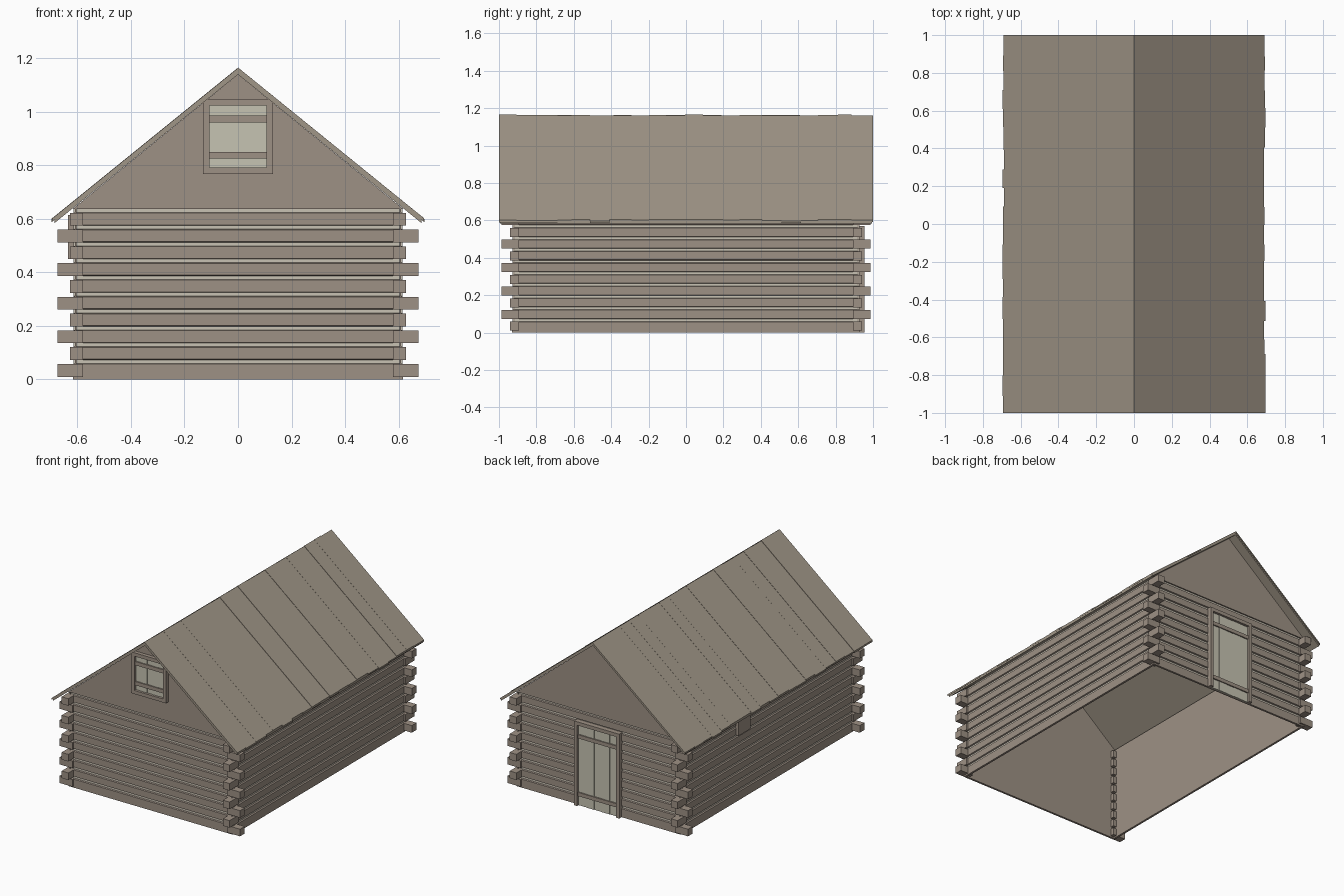
import bpy
import bmesh
import random

random.seed(4)
cube = bpy.data.objects.get("Cube")
if cube:
    bpy.data.objects.remove(cube)


def material(name, rgb):
    linear = [((c / 255 + 0.055) / 1.055) ** 2.4 for c in rgb]
    m = bpy.data.materials.new(name)
    m.use_nodes = True
    m.diffuse_color = (*linear, 1)
    m.node_tree.nodes["Principled BSDF"].inputs["Base Color"].default_value = (*linear, 1)
    return m


LOG = material("log brown", (158, 145, 133))
CHINK = material("pale chinking", (201, 194, 179))
ROOF = material("roof board brown", (160, 150, 135))
BOARD = material("pale shutter board", (198, 195, 178))


def prism(bm, points, a, b, axis):
    """Extrude a closed outline of (across, z) points from a to b along x or y."""
    def place(t):
        return [bm.verts.new((t, p, z) if axis == "x" else (p, t, z)) for p, z in points]
    first, last = place(a), place(b)
    bm.faces.new(first)
    bm.faces.new(last[::-1])
    n = len(points)
    return [bm.faces.new((first[i], first[(i + 1) % n], last[(i + 1) % n], last[i]))
            for i in range(n)]


def box(bm, x, y, z):
    prism(bm, [(y[0], z[0]), (y[1], z[0]), (y[1], z[1]), (y[0], z[1])], x[0], x[1], "x")


def finish(name, bm, *mats):
    bmesh.ops.recalc_face_normals(bm, faces=bm.faces[:])
    mesh = bpy.data.meshes.new(name)
    bm.to_mesh(mesh)
    bm.free()
    for m in mats:
        mesh.materials.append(m)
    obj = bpy.data.objects.new(name, mesh)
    bpy.context.collection.objects.link(obj)


ROWS, PITCH = 10, 0.0627
WALL_X, WALL_Y, TOP = 0.617, 0.93, 0.637
RIDGE, SLOPE = 1.163, 0.81
RECESS, INNER = 0.009, 0.014


# Log walls with recessed chinking between rows
def log_wall(name, face, half, axis, sign):
    outline = [(face, 0)]
    for k in range(ROWS):
        low = 0.06 + k * PITCH
        outline += [(face, low - 0.003), (face - RECESS, low),
                    (face - RECESS, low + 0.013), (face, low + 0.016)]
    outline[-1] = (face - INNER, TOP)
    outline.append((face - INNER, 0))
    bm = bmesh.new()
    sides = prism(bm, [(sign * d, z) for d, z in outline], -half, half, axis)
    for i, f in enumerate(sides):
        if i % 4 == 2 and i < 4 * ROWS:
            f.material_index = 1
    finish(name, bm, LOG, CHINK)


for sign, end, side in ((-1, "front", "right"), (1, "back", "left")):
    log_wall(end + "_wall", WALL_Y, WALL_X - 0.002, "x", sign)
    log_wall(side + "_wall", WALL_X, WALL_Y - 0.002, "y", sign)

# Interlocking log ends at the four corners
for sx, side in ((-1, "right"), (1, "left")):
    for sy, end in ((-1, "front"), (1, "back")):
        bm = bmesh.new()
        for k in range(ROWS):
            out_x, out_y = (0.675, 0.942) if k % 2 == 0 else (0.628, 0.987)
            z = 0.01 + k * PITCH
            box(bm, (sx * 0.578, sx * out_x), (sy * 0.892, sy * out_y), (z, z + 0.048))
        finish(f"{end}_{side}_log_ends", bm, LOG)

# Gables
for sy, end in ((-1, "front"), (1, "back")):
    bm = bmesh.new()
    prism(bm, [(-WALL_X, TOP), (WALL_X, TOP), (0, RIDGE - 0.024)],
          sy * (WALL_Y - INNER), sy * WALL_Y, "y")
    finish(end + "_gable", bm, LOG)


# Roof: a thin deck under uneven boards on each slope
def roof_strip(bm, sx, y0, y1, top, thick, reach):
    drop = SLOPE * reach
    prism(bm, [(0, top), (sx * reach, top - drop),
               (sx * reach, top - drop - thick), (0, top - thick)], y0, y1, "y")


for sx, side in ((-1, "right"), (1, "left")):
    bm = bmesh.new()
    roof_strip(bm, sx, -0.995, 0.995, RIDGE - 0.011, 0.013, 0.686)
    finish(side + "_roof_deck", bm, ROOF)
    bm = bmesh.new()
    cuts = [-1 + 0.1 * i + random.uniform(-0.015, 0.015) for i in range(21)]
    cuts[0], cuts[-1] = -1, 1
    for y0, y1 in zip(cuts, cuts[1:]):
        lift = random.uniform(-0.003, 0.002)
        roof_strip(bm, sx, y0, y1, RIDGE + lift, 0.012 + lift,
                   random.uniform(0.688, 0.697))
    finish(side + "_roof_boards", bm, ROOF)


# Boarded openings: frame, vertical boards and two cross bars
def opening(name, sy, half, z0, z1, rim, sill, bars):
    def depth(a, b):
        return sy * (WALL_Y + a), sy * (WALL_Y + b)
    inner = half - rim
    low = z0 + rim if sill else z0
    bm = bmesh.new()
    for s in (-1, 1):
        box(bm, (s * inner, s * half), depth(-0.01, 0.025), (z0, z1))
    box(bm, (-inner, inner), depth(-0.01, 0.025), (z1 - rim, z1))
    if sill:
        box(bm, (-inner, inner), depth(-0.01, 0.025), (z0, low))
    finish(name + "_frame", bm, LOG)
    bm = bmesh.new()
    width = 2 * inner / 5
    for i in range(5):
        x = -inner + i * width
        box(bm, (x, x + width), depth(-0.01, 0.008 + 0.002 * (i % 2)), (low, z1 - rim))
    finish(name + "_boards", bm, BOARD)
    bm = bmesh.new()
    for z in bars:
        box(bm, (-inner, inner), depth(0, 0.017), (z, z + 0.025))
    finish(name + "_bars", bm, LOG)


opening("window", -1, 0.13, 0.768, 1.047, 0.024, True, (0.825, 0.96))
opening("door", 1, 0.17, 0, 0.57, 0.024, False, (0.065, 0.455))

# Small hatch plate beneath the right eave
bm = bmesh.new()
box(bm, (-WALL_X + 0.005, -0.635), (0.22, 0.345), (0.45, 0.615))
finish("eave_hatch", bm, LOG)
